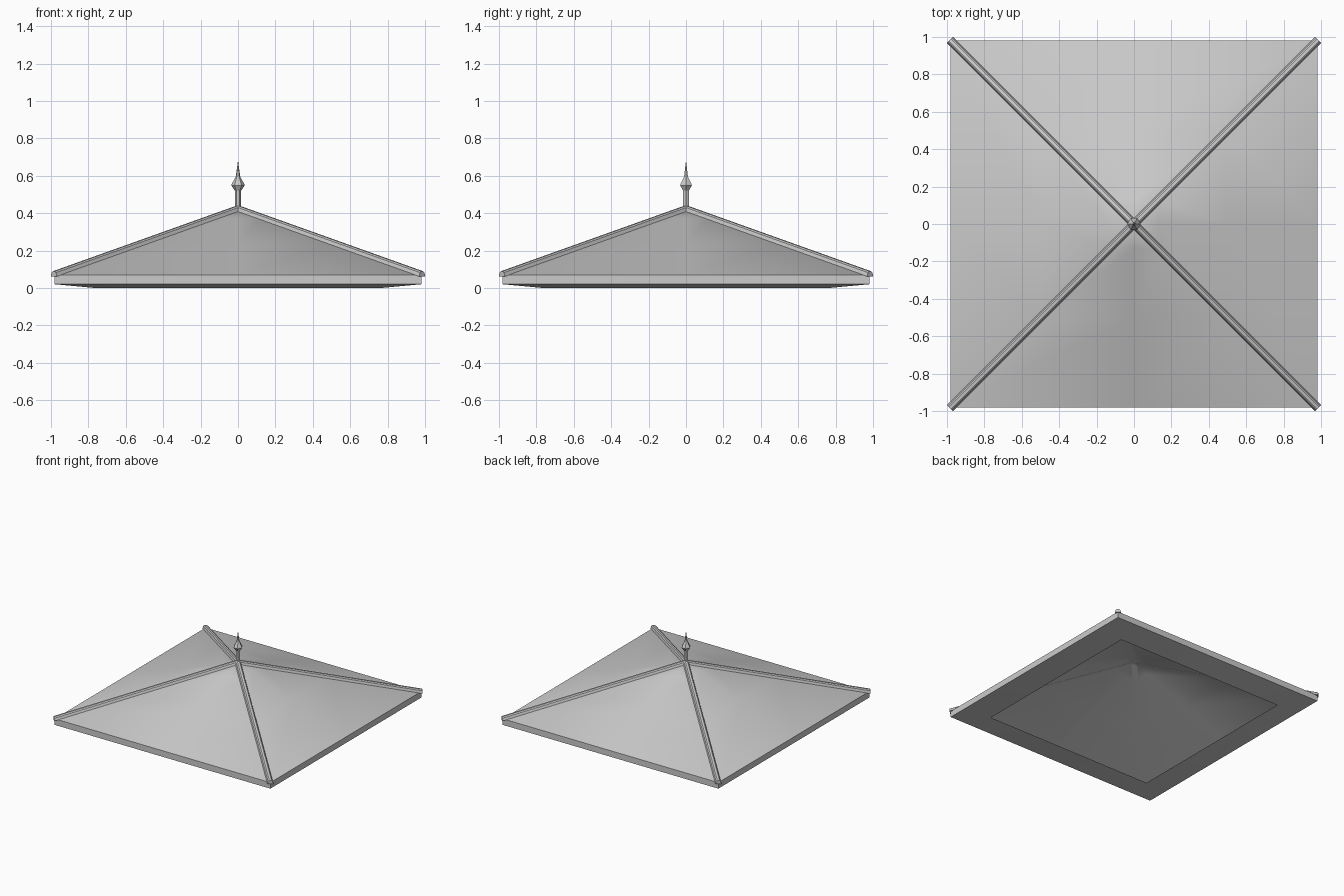
import bpy, bmesh, math
from mathutils import Vector

if "Cube" in bpy.data.objects:
    bpy.data.objects.remove(bpy.data.objects["Cube"])


def make_object(name, bm, smooth=False):
    bmesh.ops.recalc_face_normals(bm, faces=bm.faces[:])
    mesh = bpy.data.meshes.new(name)
    bm.to_mesh(mesh)
    bm.free()
    ob = bpy.data.objects.new(name, mesh)
    bpy.context.collection.objects.link(ob)
    if smooth:
        bpy.ops.object.select_all(action='DESELECT')
        ob.select_set(True)
        bpy.context.view_layer.objects.active = ob
        bpy.ops.object.shade_smooth_by_angle(angle=math.radians(30))
    return ob


def bridge(bm, a, b):
    n = len(a)
    for i in range(n):
        bm.faces.new((a[i], a[(i + 1) % n], b[(i + 1) % n], b[i]))


def square_ring(bm, h, z):
    # corners plus edge midpoints
    pts = [(1, 0), (1, 1), (0, 1), (-1, 1), (-1, 0), (-1, -1), (0, -1), (1, -1)]
    return [bm.verts.new((x * h, y * h, z)) for x, y in pts]


EAVE, EAVE_Z, APEX_Z = 0.98, 0.07, 0.42

# Hollow roof shell: soffit lip, fascia and four slopes
bm = bmesh.new()
slope = (APEX_Z - EAVE_Z) / EAVE
profile = [(0.765, 0.0), (EAVE, 0.02), (EAVE, EAVE_Z)]
profile += [(h, APEX_Z - h * slope) for h in (0.5, 0.13)]
rings = [square_ring(bm, h, z) for h, z in profile]
for a, b in zip(rings, rings[1:]):
    bridge(bm, a, b)
tip = bm.verts.new((0, 0, APEX_Z))
for i in range(8):
    bm.faces.new((rings[-1][i], rings[-1][(i + 1) % 8], tip))
make_object("roof_shell", bm, smooth=True)

# Ridge caps along the four hips
cap = [(-0.023, -0.007), (-0.017, 0.014), (-0.008, 0.021),
       (0.008, 0.021), (0.017, 0.014), (0.023, -0.007)]
for k in range(4):
    a = math.pi / 4 + k * math.pi / 2
    out = Vector((math.cos(a), math.sin(a), 0))
    side = Vector((-math.sin(a), math.cos(a), 0))
    bm = bmesh.new()
    ends = []
    for d in (0.0, 0.985):
        z = APEX_Z - d * slope
        ends.append([bm.verts.new(out * d * math.sqrt(2) + side * s + Vector((0, 0, z + t)))
                     for s, t in cap])
    bridge(bm, ends[0], ends[1])
    for e in ends:
        bm.faces.new(e)
    make_object(f"ridge_cap_{k + 1}", bm)

# Six-sided finial
bm = bmesh.new()
outline = [(0.017, 0.415), (0.017, 0.52), (0.036, 0.548), (0.034, 0.555),
           (0.012, 0.595), (0.001, 0.675)]
rings = []
for r, z in outline:
    rings.append([bm.verts.new((r * math.cos(i * math.pi / 3), r * math.sin(i * math.pi / 3), z))
                  for i in range(6)])
for a, b in zip(rings, rings[1:]):
    bridge(bm, a, b)
bm.faces.new(rings[0])
bm.faces.new(rings[-1])
make_object("finial", bm)
